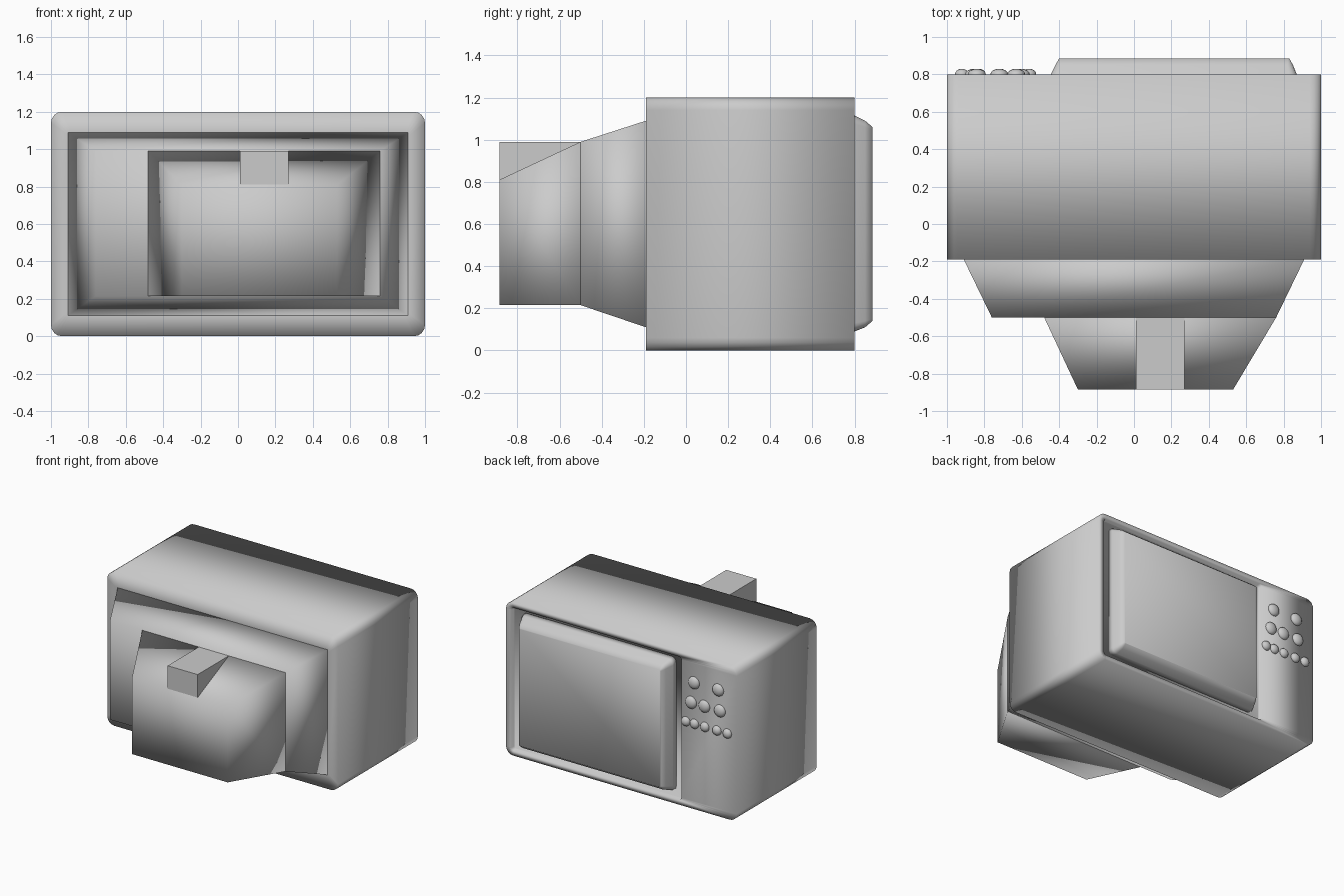
import bpy, bmesh, math

if "Cube" in bpy.data.objects:
    bpy.data.objects.remove(bpy.data.objects["Cube"])


def ring(x0, x1, z0, z1, y, r=0.0, seg=4):
    """Rectangle in the xz plane at depth y, with rounded corners if r > 0."""
    if r == 0:
        return [(x1, y, z1), (x0, y, z1), (x0, y, z0), (x1, y, z0)]
    pts = []
    corners = [(x1 - r, z1 - r), (x0 + r, z1 - r), (x0 + r, z0 + r), (x1 - r, z0 + r)]
    for i, (cx, cz) in enumerate(corners):
        for k in range(seg + 1):
            a = math.pi / 2 * (i + k / seg)
            pts.append((cx + r * math.cos(a), y, cz + r * math.sin(a)))
    return pts


def loft(name, rings, smooth=True):
    """Skin a stack of equal-count rings and cap both ends."""
    bm = bmesh.new()
    loops = [[bm.verts.new(p) for p in pts] for pts in rings]
    n = len(loops[0])
    for a, b in zip(loops, loops[1:]):
        for i in range(n):
            bm.faces.new((a[i], a[(i + 1) % n], b[(i + 1) % n], b[i]))
    bm.faces.new(loops[0])
    bm.faces.new(loops[-1])
    bmesh.ops.recalc_face_normals(bm, faces=bm.faces)
    for f in bm.faces:
        f.smooth = smooth
    me = bpy.data.meshes.new(name)
    bm.to_mesh(me)
    bm.free()
    ob = bpy.data.objects.new(name, me)
    bpy.context.collection.objects.link(ob)
    return ob


# Main cabinet with a shallow recess around the screen
loft("cabinet", [
    ring(-0.91, 0.91, 0.11, 1.09, -0.19, 0.02),
    ring(-1, 1, 0, 1.2, -0.19, 0.06),
    ring(-1, 1, 0, 1.2, 0.80, 0.06),
    ring(-0.52, 0.95, 0.04, 1.16, 0.80, 0.02),
    ring(-0.52, 0.95, 0.04, 1.16, 0.77, 0.02),
])

# Raised screen with a sloped border
loft("screen", [
    ring(-0.455, 0.88, 0.08, 1.13, 0.77, 0.04),
    ring(-0.445, 0.87, 0.09, 1.115, 0.80, 0.04),
    ring(-0.42, 0.85, 0.11, 1.09, 0.85, 0.03),
    ring(-0.40, 0.83, 0.14, 1.06, 0.885, 0.01),
])

# Tapered tube housing, stepped in on one side
loft("tube_housing", [
    ring(-0.91, 0.91, 0.11, 1.09, -0.19),
    ring(-0.76, 0.76, 0.215, 0.99, -0.50),
])
loft("tube_housing_end", [
    ring(-0.48, 0.76, 0.215, 0.99, -0.50),
    ring(-0.30, 0.53, 0.215, 0.81, -0.885),
])

# Connector block on the sloped top
loft("connector_block", [
    ring(0.01, 0.27, 0.5, 0.99, -0.49),
    ring(0.01, 0.27, 0.5, 0.99, -0.885),
], smooth=False)

# Rows of domed buttons: height, radius, x positions
rows = [
    (0.99, 0.048, (-0.63, -0.84)),
    (0.83, 0.048, (-0.605, -0.72, -0.855)),
    (0.67, 0.037, (-0.56, -0.635, -0.725, -0.83, -0.92)),
]
for z, r, xs in rows:
    for x in xs:
        bpy.ops.mesh.primitive_uv_sphere_add(segments=16, ring_count=8, radius=1, location=(x, 0.80, z))
        button = bpy.context.object
        button.name = "button"
        button.scale = (r, 0.03, r)
        bpy.ops.object.shade_smooth()
